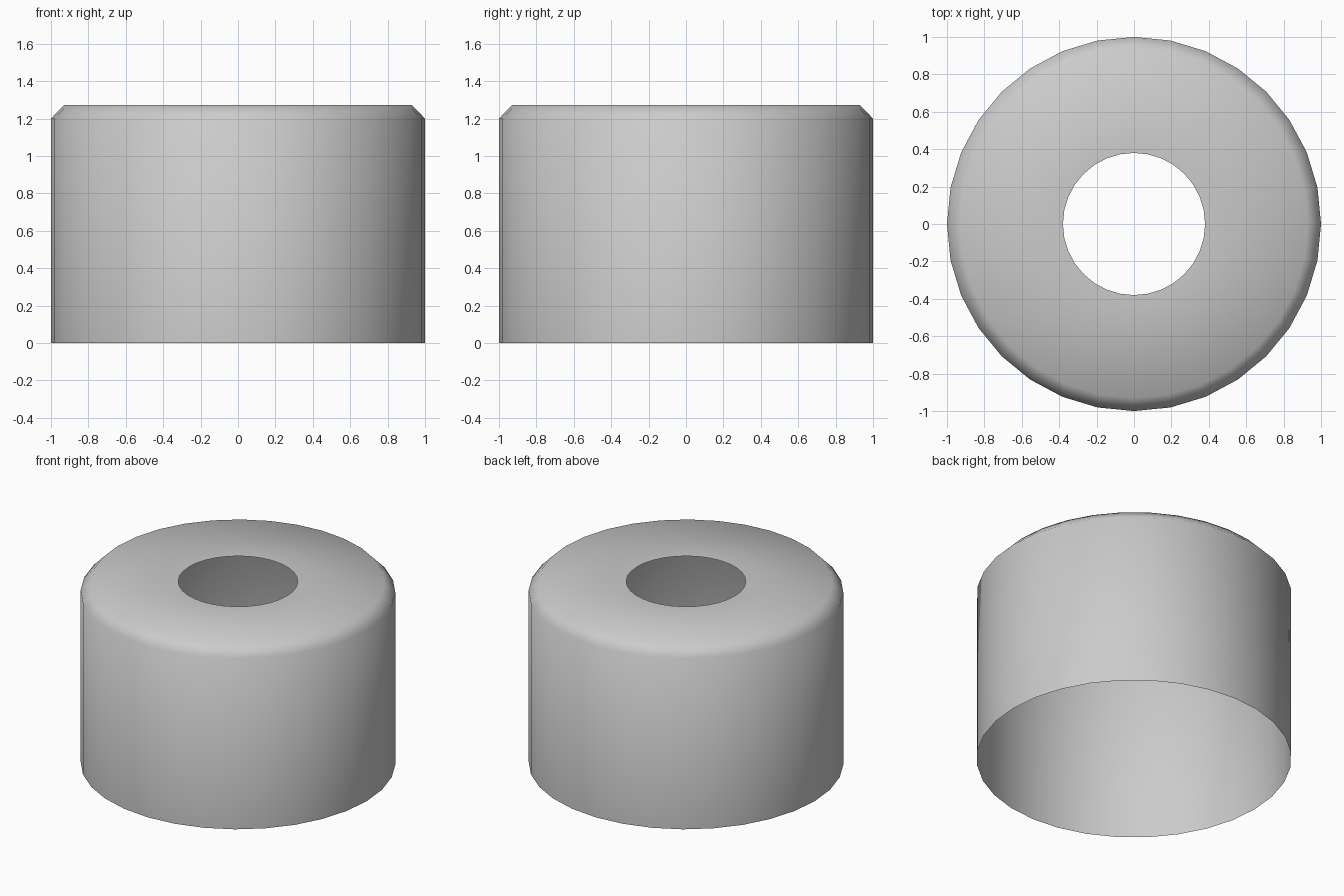
import bpy, bmesh, math

if "Cube" in bpy.data.objects:
    bpy.data.objects.remove(bpy.data.objects["Cube"])

SIDES = 32
# Radius/height profile: open bottom rim, wall, chamfer, flat top, hole edge
profile = [(1.0, 0.0), (1.0, 1.2), (0.93, 1.272), (0.38, 1.272)]

# Revolve the profile into a single-walled cap, open below and at the hole
bm = bmesh.new()
rings = []
for r, z in profile:
    angles = [2 * math.pi * i / SIDES for i in range(SIDES)]
    rings.append([bm.verts.new((r * math.cos(a), r * math.sin(a), z)) for a in angles])
for low, high in zip(rings, rings[1:]):
    for i in range(SIDES):
        j = (i + 1) % SIDES
        face = bm.faces.new((low[i], low[j], high[j], high[i]))
        face.smooth = True

mesh = bpy.data.meshes.new("hollow_cap")
bm.to_mesh(mesh)
bm.free()
cap = bpy.data.objects.new("hollow_cap", mesh)
bpy.context.collection.objects.link(cap)
